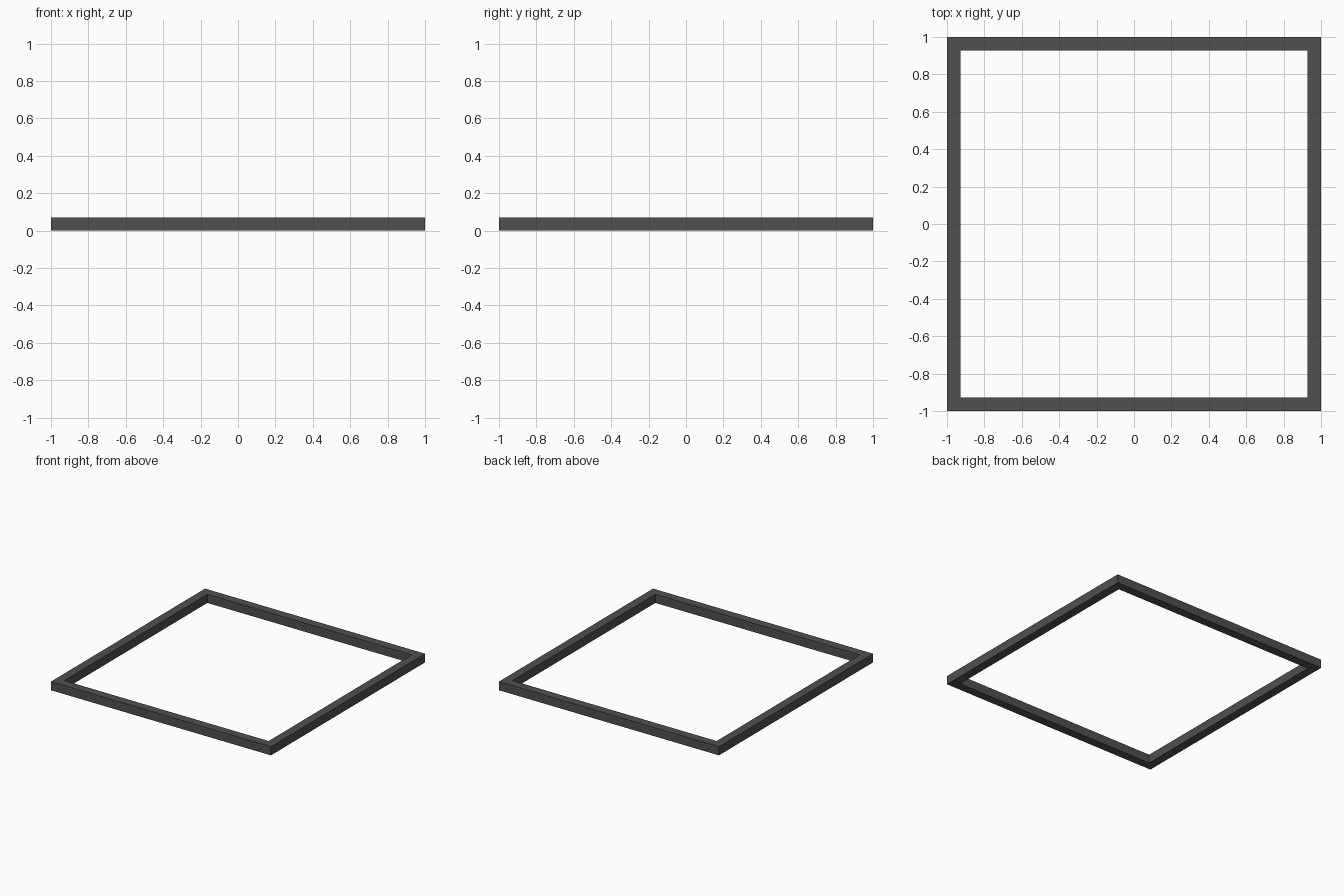
import bpy, bmesh
from mathutils import Matrix

if "Cube" in bpy.data.objects:
    bpy.data.objects.remove(bpy.data.objects["Cube"])

N = 28              # blocks along each side
S = 2.0 / N         # block size

stone = bpy.data.materials.new("dark grey")
stone.diffuse_color = (0.08, 0.08, 0.08, 1)
stone.use_nodes = True
stone.node_tree.nodes["Principled BSDF"].inputs["Base Color"].default_value = stone.diffuse_color

# square ring of touching cubes
bm = bmesh.new()
for i in range(N):
    for j in range(N):
        if i in (0, N - 1) or j in (0, N - 1):
            centre = (-1 + (i + 0.5) * S, -1 + (j + 0.5) * S, S / 2)
            bmesh.ops.create_cube(bm, size=S, matrix=Matrix.Translation(centre))

me = bpy.data.meshes.new("border_blocks")
bm.to_mesh(me)
bm.free()
me.materials.append(stone)
ob = bpy.data.objects.new("border_blocks", me)
bpy.context.collection.objects.link(ob)
